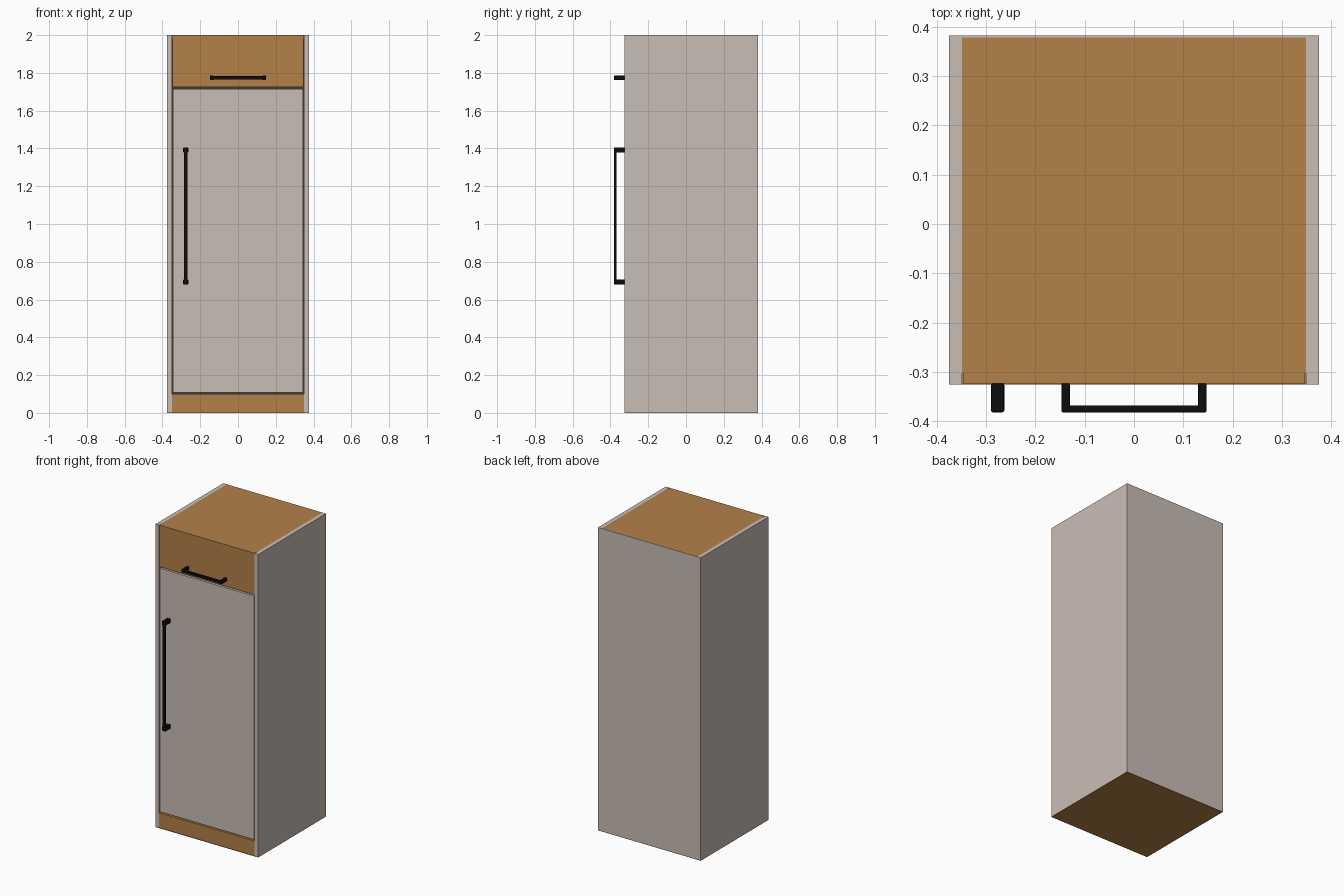
import bpy

cube = bpy.data.objects.get("Cube")
if cube:
    bpy.data.objects.remove(cube, do_unlink=True)


def material(name, rgb):
    m = bpy.data.materials.new(name)
    m.use_nodes = True
    m.diffuse_color = (*rgb, 1)
    m.node_tree.nodes["Principled BSDF"].inputs["Base Color"].default_value = (*rgb, 1)
    return m


GREY = material("warm grey", (0.59, 0.51, 0.465))
WOOD = material("oak wood", (0.45, 0.22, 0.066))
DARK = material("dark gap", (0.06, 0.04, 0.03))
BLACK = material("black metal", (0.004, 0.004, 0.004))


def box(name, x, y, z, mat, bevel=0):
    """Box from its (low, high) extents along each axis."""
    bpy.ops.mesh.primitive_cube_add(size=1)
    ob = bpy.context.object
    ob.name = name
    ob.location = [(a + b) / 2 for a, b in (x, y, z)]
    ob.scale = [b - a for a, b in (x, y, z)]
    bpy.ops.object.transform_apply(location=True, rotation=False, scale=True)
    ob.data.materials.append(mat)
    if bevel:
        mod = ob.modifiers.new("rounded edges", "BEVEL")
        mod.width = bevel
        mod.segments = 2
    return ob


HALF, INNER = 0.375, 0.349
FRONT, BACK, TOP, BASE = -0.325, 0.382, 2.0, 0.003
FACE = FRONT + 0.002   # fronts sit a hair behind the side panels
INSET = FACE + 0.02
across = (-INNER, INNER)

# Carcass: side panels, back, dark core, top and underside
for side, s in (("left", 1), ("right", -1)):
    x = sorted((s * INNER, s * HALF))
    box(side + "_side_panel", x, (FRONT, BACK), (BASE, TOP), GREY)
box("back_panel", across, (BACK - 0.004, BACK), (BASE, TOP), GREY)
box("core", across, (INSET, BACK - 0.004), (BASE, TOP - 0.02), DARK)
box("top_panel", across, (INSET, BACK - 0.004), (TOP - 0.02, TOP), WOOD)
box("underside", (-HALF, HALF), (FRONT, BACK), (0, BASE), WOOD)

# Fronts, separated by narrow gaps
box("plinth", across, (FACE, INSET), (BASE, 0.1), WOOD)
box("door", (-0.343, 0.343), (FACE, INSET), (0.109, 1.716), GREY)
box("drawer_front", (-0.347, 0.347), (FACE, INSET), (1.725, TOP), WOOD)

# Door handle: two posts and a slimmer upright bar
TIP = -0.382
for end, z in (("lower", 0.68), ("upper", 1.378)):
    box("door_handle_" + end + "_post", (-0.29, -0.263), (TIP, FACE),
        (z, z + 0.027), BLACK, 0.004)
box("door_handle_bar", (-0.286, -0.267), (TIP, TIP + 0.014), (0.69, 1.395), BLACK, 0.003)

# Drawer handle: two posts and a level bar
for side, s in (("left", 1), ("right", -1)):
    box("drawer_handle_" + side + "_post", sorted((s * 0.13, s * 0.147)),
        (TIP, FACE), (1.762, 1.785), BLACK, 0.003)
box("drawer_handle_bar", (-0.14, 0.14), (TIP, TIP + 0.014), (1.764, 1.783), BLACK, 0.003)
